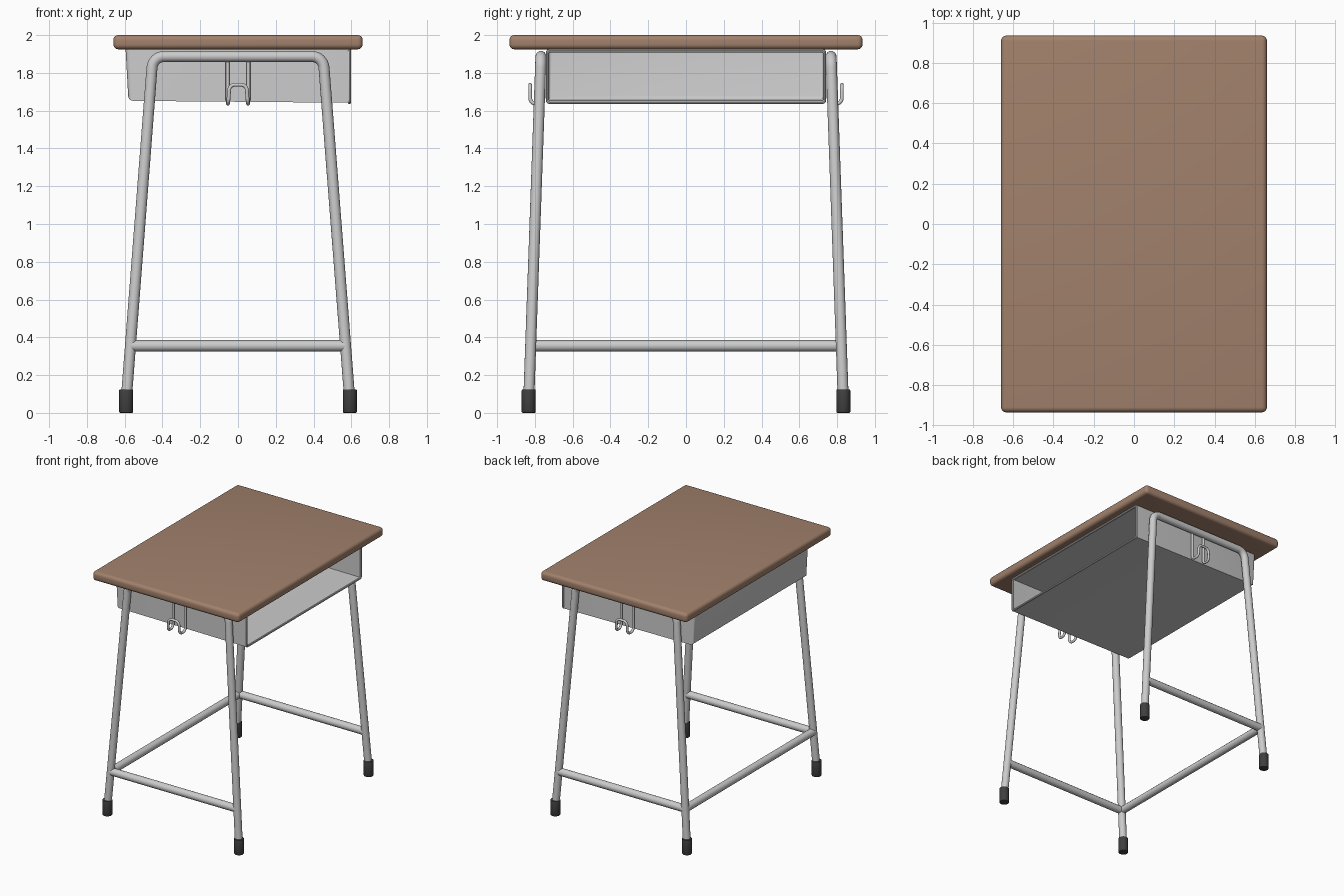
import bpy, bmesh, math
from mathutils import Vector

if "Cube" in bpy.data.objects:
    bpy.data.objects.remove(bpy.data.objects["Cube"])


def material(name, color):
    m = bpy.data.materials.new(name)
    m.diffuse_color = (*color, 1)
    m.use_nodes = True
    m.node_tree.nodes["Principled BSDF"].inputs["Base Color"].default_value = m.diffuse_color
    return m


wood = material("wood", (0.36, 0.22, 0.15))
rubber = material("rubber", (0.05, 0.05, 0.05))


def finish(obj, angle=40):
    bpy.ops.object.select_all(action='DESELECT')
    obj.select_set(True)
    bpy.context.view_layer.objects.active = obj
    bpy.ops.object.convert(target='MESH')
    obj = bpy.context.object
    bpy.ops.object.shade_smooth_by_angle(angle=math.radians(angle))
    return obj


def fillet(points, r, steps=8, closed=False):
    """Round the inner corners of a polyline with radius r."""
    pts = [Vector(p) for p in points]
    n, out = len(pts), []
    for i, p in enumerate(pts):
        if not closed and i in (0, n - 1):
            out.append(p)
            continue
        u = (pts[i - 1] - p).normalized()
        v = (pts[(i + 1) % n] - p).normalized()
        half = u.angle(v) / 2
        a, b = p + u * r / math.tan(half), p + v * r / math.tan(half)
        c = p + (u + v).normalized() * r / math.sin(half)
        for k in range(steps + 1):
            d = (a - c).normalized().slerp((b - c).normalized(), k / steps)
            out.append(c + d * r)
    return out


def tube(name, points, radius, closed=False, res=4):
    cu = bpy.data.curves.new(name, 'CURVE')
    cu.dimensions = '3D'
    cu.bevel_depth, cu.bevel_resolution, cu.use_fill_caps = radius, res, True
    sp = cu.splines.new('POLY')
    sp.points.add(len(points) - 1)
    for q, p in zip(sp.points, points):
        q.co = (*p, 1)
    sp.use_cyclic_u = closed
    ob = bpy.data.objects.new(name, cu)
    bpy.context.collection.objects.link(ob)
    return finish(ob)


# Tabletop
bpy.ops.mesh.primitive_cube_add(size=1, location=(0, 0, 1.9625))
top = bpy.context.object
top.name = "tabletop"
top.scale = (1.32, 1.87, 0.075)
bpy.ops.object.transform_apply(location=False, rotation=False, scale=True)
bev = top.modifiers.new("round", 'BEVEL')
bev.width, bev.segments = 0.026, 5
top.data.materials.append(wood)
finish(top)


# Leg line: splayed outwards towards the floor
def leg(sx, sy, z):
    return Vector((sx * (0.597 - 0.0775 * z), sy * (0.835 - 0.0355 * z), z))


for sy, end in ((-1, "front"), (1, "back")):
    # Bent tube leg frame
    frame = [leg(-1, sy, 0.03), leg(-1, sy, 1.887), leg(1, sy, 1.887), leg(1, sy, 0.03)]
    tube(end + "_leg_frame", fillet(frame, 0.065), 0.029, res=6)
    # Side stretcher
    tube(end + "_stretcher", [leg(-1, sy, 0.355), leg(1, sy, 0.355)], 0.03)
    # Rubber feet
    for sx, side in ((-1, "left"), (1, "right")):
        bpy.ops.mesh.primitive_cylinder_add(vertices=24, radius=0.037, depth=0.125,
                                            location=leg(sx, sy, 0.0625))
        foot = bpy.context.object
        foot.name = f"{end}_{side}_foot"
        b = foot.modifiers.new("round", 'BEVEL')
        b.width, b.segments, b.limit_method = 0.006, 2, 'ANGLE'
        foot.data.materials.append(rubber)
        finish(foot)
    # Bag hook of bent wire
    y0, y1 = sy * 0.755, sy * 0.825
    hook = [(-0.055, y0, 1.88), (-0.055, y0, 1.637), (-0.052, y1, 1.637), (-0.045, y1, 1.737),
            (0.045, y1, 1.737), (0.052, y1, 1.637), (0.055, y0, 1.637), (0.055, y0, 1.88)]
    tube(end + "_bag_hook", fillet(hook, 0.03, 6), 0.01)

# Long stretcher on the closed side
tube("long_stretcher", [leg(-1, -1, 0.355), leg(-1, 1, 0.355)], 0.03)

# Book tray: sheet metal box, open towards +x
W = 0.735
bm = bmesh.new()
section = [(0.59, 1.642), (-0.58, 1.652), (-0.595, 1.924), (0.59, 1.924)]
rings = [[bm.verts.new((x, s * W, z)) for x, z in section] for s in (-1, 1)]
bm.faces.new(rings[0])
bm.faces.new(rings[1])
for i in range(3):
    bm.faces.new((rings[0][i], rings[0][i + 1], rings[1][i + 1], rings[1][i]))
bmesh.ops.recalc_face_normals(bm, faces=bm.faces)
if next(f for f in bm.faces if all(v.co.y < 0 for v in f.verts)).normal.y > 0:
    bmesh.ops.reverse_faces(bm, faces=bm.faces)
back = [e for e in bm.edges if all(v.co.x < 0 for v in e.verts)
        and not all(v.co.z > 1.9 for v in e.verts)]
bmesh.ops.bevel(bm, geom=back, offset=0.025, segments=4, profile=0.5, affect='EDGES')
me = bpy.data.meshes.new("book_tray")
bm.to_mesh(me)
bm.free()
tray = bpy.data.objects.new("book_tray", me)
bpy.context.collection.objects.link(tray)
sol = tray.modifiers.new("sheet", 'SOLIDIFY')
sol.thickness, sol.offset = 0.01, -1
finish(tray, 30)

# Rolled lip round the tray opening
lip = [(0.59, -W + 0.002, 1.644), (0.59, W - 0.002, 1.644),
       (0.59, W - 0.002, 1.918), (0.59, -W + 0.002, 1.918)]
tube("tray_lip", fillet(lip, 0.012, 4, True), 0.009, True, 2)
